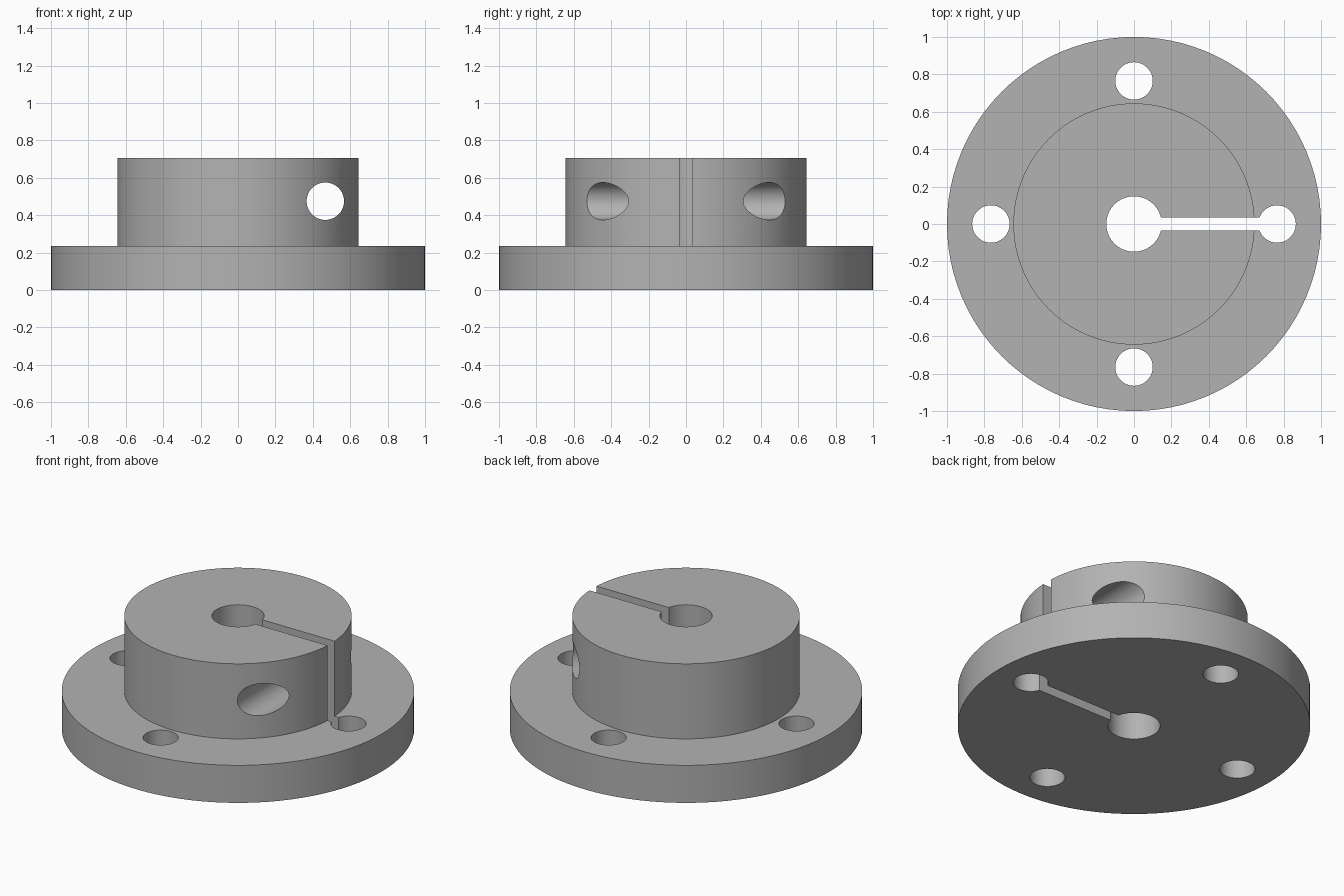
import bpy
import bmesh
from math import pi, radians
from mathutils import Matrix

SEGMENTS = 96
FLANGE_TOP, HUB_TOP = 0.235, 0.705
BORE, HUB, BOLT_CIRCLE, HOLE = 0.148, 0.645, 0.765, 0.1

old = bpy.data.objects.get("Cube")
if old:
    bpy.data.objects.remove(old, do_unlink=True)

metal = bpy.data.materials.new("plain_grey")
metal.use_nodes = True
grey = (0.45, 0.45, 0.45, 1)
metal.diffuse_color = grey
metal.node_tree.nodes["Principled BSDF"].inputs["Base Color"].default_value = grey


def add_object(name, bm):
    bmesh.ops.recalc_face_normals(bm, faces=bm.faces)
    mesh = bpy.data.meshes.new(name)
    bm.to_mesh(mesh)
    bm.free()
    mesh.materials.append(metal)
    obj = bpy.data.objects.new(name, mesh)
    bpy.context.collection.objects.link(obj)
    return obj


def cylinder(name, location, depth, axis="Z"):
    bm = bmesh.new()
    turn = Matrix.Rotation(pi / 2, 4, "X") if axis == "Y" else Matrix()
    bmesh.ops.create_cone(bm, cap_ends=True, segments=64, radius1=HOLE, radius2=HOLE,
                          depth=depth, matrix=Matrix.Translation(location) @ turn)
    return add_object(name, bm)


def box(name, location, size):
    bm = bmesh.new()
    bmesh.ops.create_cube(bm, size=1, matrix=Matrix.Translation(location) @ Matrix.Diagonal((*size, 1)))
    return add_object(name, bm)


# Flange, hub and centre bore turned from one closed profile
profile = [(BORE, 0), (1, 0), (1, FLANGE_TOP), (HUB, FLANGE_TOP), (HUB, HUB_TOP), (BORE, HUB_TOP)]
bm = bmesh.new()
verts = [bm.verts.new((r, 0, z)) for r, z in profile]
edges = [bm.edges.new((v, verts[i - 1])) for i, v in enumerate(verts)]
bmesh.ops.spin(bm, geom=verts + edges, cent=(0, 0, 0), axis=(0, 0, 1),
               angle=2 * pi, steps=SEGMENTS, use_duplicate=False)
bmesh.ops.remove_doubles(bm, verts=bm.verts, dist=0.0001)
body = add_object("flanged_clamp_hub", bm)

# Four bolt holes, the clamp screw hole and the clamping slot
cutters = [cylinder("bolt_hole_cutter", (x * BOLT_CIRCLE, y * BOLT_CIRCLE, 0.1), 0.5)
           for x, y in ((1, 0), (-1, 0), (0, 1), (0, -1))]
cutters.append(cylinder("clamp_screw_cutter", (0.467, 0, 0.475), 2, "Y"))
cutters.append(box("slot_cutter", (0.42, 0, 0.4), (0.66, 0.07, 1)))

bpy.ops.object.select_all(action="DESELECT")
bpy.context.view_layer.objects.active = body
body.select_set(True)
for cutter in cutters:
    cutter.hide_render = True
    cut = body.modifiers.new("cut", "BOOLEAN")
    cut.operation = "DIFFERENCE"
    cut.solver = "EXACT"
    cut.object = cutter
    bpy.ops.object.modifier_apply(modifier=cut.name)
for cutter in cutters:
    bpy.data.objects.remove(cutter, do_unlink=True)

bpy.ops.object.shade_smooth_by_angle(angle=radians(30))
